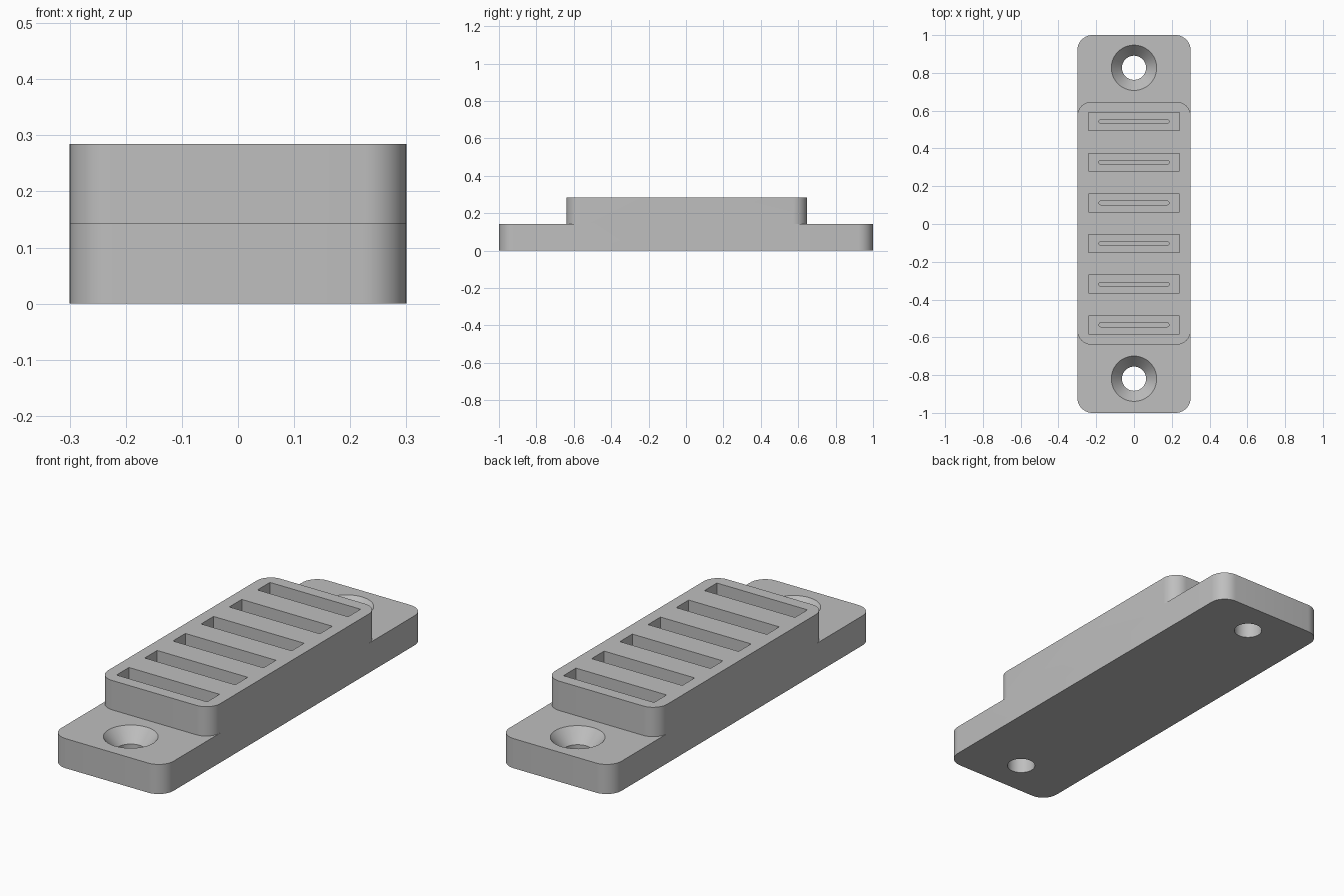
import bpy, bmesh, math

if "Cube" in bpy.data.objects:
    bpy.data.objects.remove(bpy.data.objects["Cube"])

W, L = 0.30, 1.0            # half width and half length of the base
STEP, TOP = 0.143, 0.285    # base height and overall height
OFF = 0.004                 # slight lengthwise offset of block and holes

grey = bpy.data.materials.new("plain grey")
grey.diffuse_color = (0.52, 0.52, 0.52, 1)
grey.use_nodes = True
grey.node_tree.nodes["Principled BSDF"].inputs["Base Color"].default_value = grey.diffuse_color


def loft(name, rings):
    """Closed solid through a list of equally long point rings, bottom to top."""
    bm = bmesh.new()
    vs = [[bm.verts.new(p) for p in ring] for ring in rings]
    n = len(vs[0])
    for a, b in zip(vs, vs[1:]):
        for i in range(n):
            j = (i + 1) % n
            bm.faces.new((a[i], a[j], b[j], b[i]))
    bm.faces.new(vs[0][::-1])
    bm.faces.new(vs[-1])
    me = bpy.data.meshes.new(name)
    bm.to_mesh(me)
    bm.free()
    me.materials.append(grey)
    ob = bpy.data.objects.new(name, me)
    bpy.context.collection.objects.link(ob)
    return ob


def rounded_slab(name, hx, hy, r, z0, z1, cy=0.0, seg=10):
    """Upright slab with rounded vertical corners."""
    pts = []
    for k, (sx, sy) in enumerate(((1, 1), (-1, 1), (-1, -1), (1, -1))):
        for i in range(seg + 1):
            a = math.pi / 2 * (k + i / seg)
            pts.append((sx * (hx - r) + r * math.cos(a),
                        cy + sy * (hy - r) + r * math.sin(a)))
    return loft(name, [[(x, y, z) for x, y in pts] for z in (z0, z1)])


def box(name, hx, hy, z0, z1, cy):
    pts = ((hx, hy), (-hx, hy), (-hx, -hy), (hx, -hy))
    return loft(name, [[(x, cy + y, z) for x, y in pts] for z in (z0, z1)])


def turned(name, profile, cy, seg=48):
    """Round solid from (radius, z) pairs."""
    return loft(name, [[(r * math.cos(2 * math.pi * i / seg),
                         cy + r * math.sin(2 * math.pi * i / seg), z)
                        for i in range(seg)] for r, z in profile])


def combine(ob, other, op):
    """Apply a boolean and discard the helper."""
    m = ob.modifiers.new("join", 'BOOLEAN')
    m.operation, m.object, m.solver = op, other, 'EXACT'
    bpy.context.view_layer.objects.active = ob
    bpy.ops.object.modifier_apply(modifier=m.name)
    bpy.data.objects.remove(other)


# Mounting base with the raised block on top
body = rounded_slab("slotted_mounting_block", W, L, 0.08, 0, STEP)
combine(body, rounded_slab("raised_block", W, 0.643, 0.075, STEP, TOP, OFF), 'UNION')

# Countersunk screw holes at both ends
for s in (1, -1):
    sink = [(0.064, -0.05), (0.064, 0.077), (0.12, STEP), (0.12, STEP + 0.05)]
    combine(body, turned("screw_hole", sink, OFF + s * 0.823), 'DIFFERENCE')

# Six wide slots, each with a narrow groove in its floor
for i in range(6):
    cy = OFF + (i - 2.5) * 0.2152
    combine(body, box("slot", 0.242, 0.0475, STEP, TOP + 0.1, cy), 'DIFFERENCE')
    combine(body, rounded_slab("groove", 0.185, 0.01, 0.008, 0.07, STEP + 0.05, cy, 3),
            'DIFFERENCE')

# Smooth the curves, keep the edges crisp
bpy.ops.object.select_all(action='DESELECT')
body.select_set(True)
bpy.context.view_layer.objects.active = body
bpy.ops.object.shade_smooth_by_angle(angle=math.radians(30))
